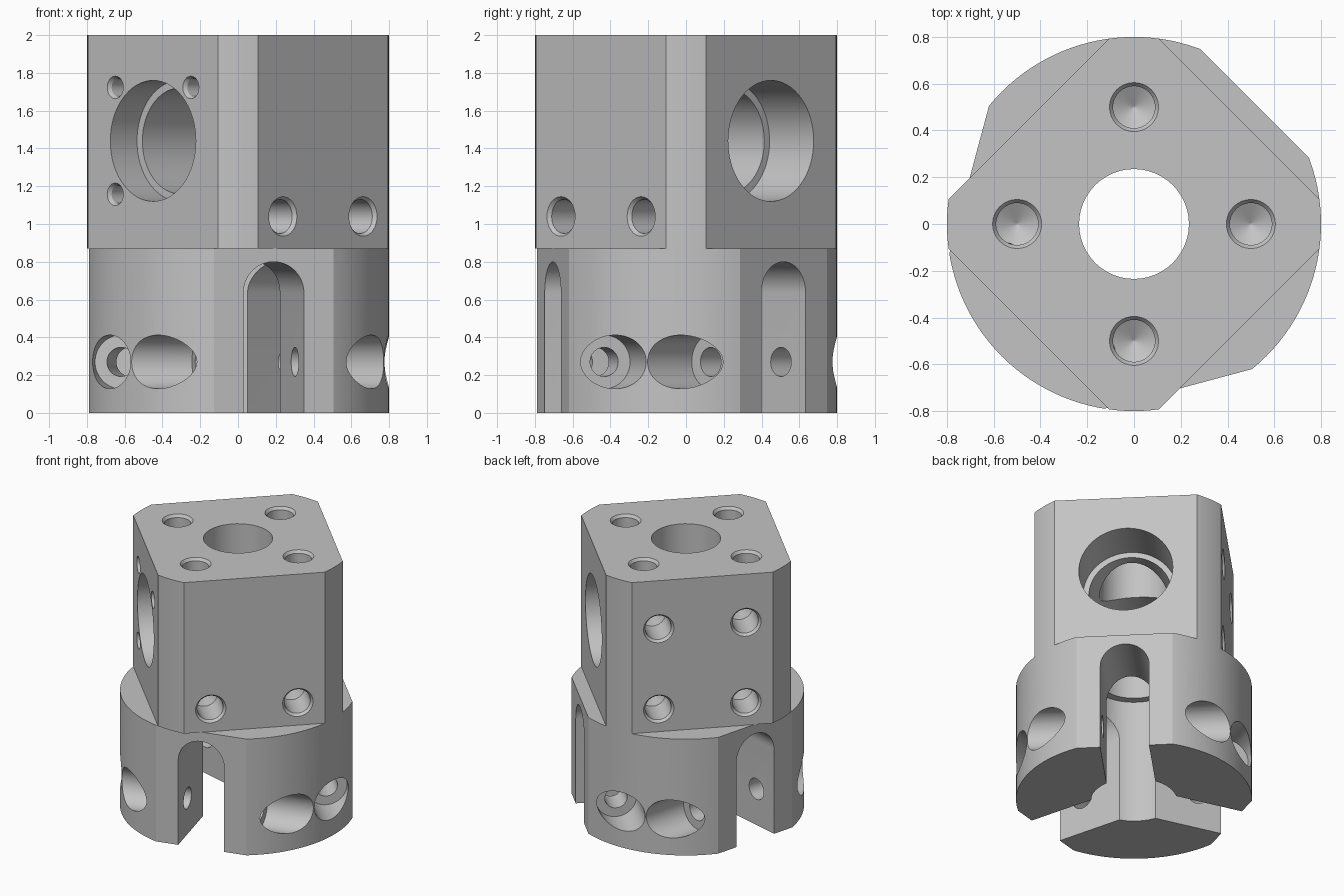
import bpy, bmesh
from math import cos, sin, pi, acos, radians
from mathutils import Vector, Matrix

cube = bpy.data.objects.get("Cube")
if cube:
    bpy.data.objects.remove(cube, do_unlink=True)

RADIUS, STEP_Z, HEIGHT = 0.8, 0.87, 2.0
FACE_D, FLAT_D = 0.636, 0.73          # distance of flats from the axis
SLOT_HALF, SLOT_TOP = 0.166, 0.8
SLOTS = [radians(a) for a in (45, 165, 285)]
FACES = [radians(a) for a in (45, 135, 225, 315)]

metal = bpy.data.materials.new("machined_grey")
metal.use_nodes = True
grey = (0.55, 0.55, 0.55, 1)
metal.diffuse_color = grey
metal.node_tree.nodes["Principled BSDF"].inputs["Base Color"].default_value = grey


def make_object(name, bm):
    bmesh.ops.recalc_face_normals(bm, faces=bm.faces)
    mesh = bpy.data.meshes.new(name)
    bm.to_mesh(mesh)
    bm.free()
    mesh.materials.append(metal)
    obj = bpy.data.objects.new(name, mesh)
    bpy.context.collection.objects.link(obj)
    return obj


def loft(name, rings, matrix=Matrix()):
    """Closed solid through a list of equal-length point rings."""
    bm = bmesh.new()
    loops = [[bm.verts.new(matrix @ Vector(p)) for p in ring] for ring in rings]
    n = len(loops[0])
    bm.faces.new(loops[0])
    bm.faces.new(loops[-1])
    for a, b in zip(loops, loops[1:]):
        for i in range(n):
            j = (i + 1) % n
            bm.faces.new((a[i], a[j], b[j], b[i]))
    return make_object(name, bm)


def lathe(name, profile, matrix=Matrix(), n=48):
    rings = [[(r * cos(2 * pi * i / n), r * sin(2 * pi * i / n), z)
              for i in range(n)] for r, z in profile]
    return loft(name, rings, matrix)


def flatted_round(name, z0, z1, flats, dist):
    """Round bar with flats milled at the given directions."""
    half = acos(dist / RADIUS)

    def off(a, f):
        return abs((a - f + pi) % (2 * pi) - pi)
    angles = [2 * pi * i / 128 for i in range(128)]
    angles = [a for a in angles if all(off(a, f) > half + 0.005 for f in flats)]
    angles += [(f + s * half) % (2 * pi) for f in flats for s in (-1, 1)]
    ring = [(RADIUS * cos(a), RADIUS * sin(a)) for a in sorted(angles)]
    return loft(name, [[(x, y, z) for x, y in ring] for z in (z0, z1)])


def frame(angle, tangent=0, z=0, radial=0):
    """Local z points outward along angle, origin offset sideways and up."""
    out = Vector((cos(angle), sin(angle), 0))
    side = Vector((-sin(angle), cos(angle), 0))
    m = Matrix((side, Vector((0, 0, 1)), out)).transposed().to_4x4()
    return Matrix.Translation(out * radial + side * tangent + Vector((0, 0, z))) @ m


def blind_hole(r, rim, depth):
    """Chamfered drill hole with a conical end, surface at local z = 0."""
    return [(rim, 0.05), (rim, 0), (r, -0.02), (r, -depth), (0.003, -depth - r * 0.55)]


def cut(target, cutters):
    bpy.context.view_layer.objects.active = target
    for c in cutters:
        mod = target.modifiers.new("cut", "BOOLEAN")
        mod.operation = "DIFFERENCE"
        mod.solver = "EXACT"
        mod.object = c
        bpy.ops.object.modifier_apply(modifier=mod.name)


# Main bodies
lower = flatted_round("slotted_collar", 0, STEP_Z, SLOTS, FLAT_D)
upper = flatted_round("square_block", STEP_Z, HEIGHT, FACES, FACE_D)

# Stepped vertical bore through both
bore = lathe("bore_cutter", [(0.29, -0.1), (0.29, 0.93), (0.235, 0.93), (0.235, 2.1)])

# Collar: arched slots and counterbored clamp screw holes across them
lower_cuts = [bore]
spring = SLOT_TOP - SLOT_HALF
arch = [(-SLOT_HALF, -0.1), (SLOT_HALF, -0.1)]
arch += [(SLOT_HALF * cos(pi * i / 24), spring + SLOT_HALF * sin(pi * i / 24))
         for i in range(25)]
screw = [(0.142, -0.9), (0.142, -0.36), (0.077, -0.36),
         (0.077, 0.36), (0.142, 0.36), (0.142, 0.9)]
for a in SLOTS:
    lower_cuts.append(loft("slot_cutter", [[(x, y, d) for x, y in arch] for d in (0, 1)],
                           frame(a)))
    centre = Matrix.Translation((0.545 * cos(a), 0.545 * sin(a), 0.27))
    lower_cuts.append(lathe("screw_cutter", screw, centre @ frame(a + pi / 2)))

# Block: stepped cross tunnel
upper_cuts = [bore]
tunnel = [(0.32, -0.9), (0.32, -0.436), (0.28, -0.436),
          (0.28, 0.306), (0.32, 0.306), (0.32, 0.9)]
upper_cuts.append(lathe("tunnel_cutter", tunnel, frame(FACES[0], z=1.44), 64))

# Block: four holes in the top
for i in range(4):
    a = i * pi / 2
    place = Matrix.Translation((0.5 * cos(a), 0.5 * sin(a), HEIGHT))
    upper_cuts.append(lathe("top_hole_cutter", blind_hole(0.09, 0.105, 0.25), place, 32))

# Block: mounting holes in the side faces
for s in (-1, 1):
    for face, z in ((1, 1.04), (1, 1.64), (3, 1.04)):
        upper_cuts.append(lathe("side_hole_cutter", blind_hole(0.09, 0.105, 0.24),
                                frame(FACES[face], s * 0.3, z, FACE_D), 32))
    for t in (-1, 1):
        upper_cuts.append(lathe("small_hole_cutter", blind_hole(0.047, 0.06, 0.2),
                                frame(FACES[2], s * 0.283, 1.44 + t * 0.283, FACE_D), 24))

cut(lower, lower_cuts)
cut(upper, upper_cuts)
for c in set(lower_cuts + upper_cuts):
    bpy.data.objects.remove(c, do_unlink=True)

# Smooth round walls, keep machined edges sharp
bpy.ops.object.select_all(action="DESELECT")
for obj in (lower, upper):
    obj.select_set(True)
bpy.context.view_layer.objects.active = upper
bpy.ops.object.shade_smooth_by_angle(angle=radians(20))
